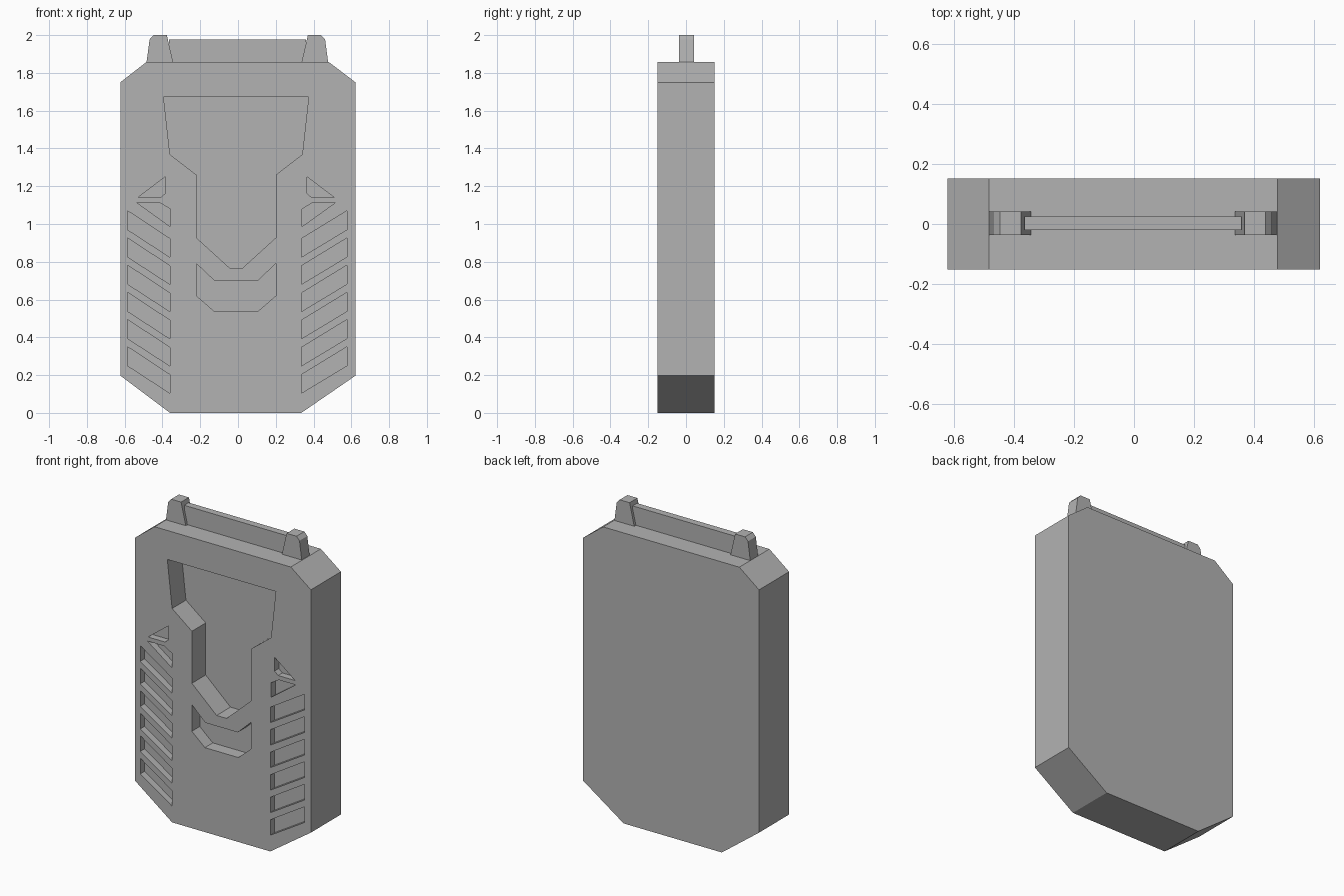
import bpy, bmesh

if "Cube" in bpy.data.objects:
    bpy.data.objects.remove(bpy.data.objects["Cube"])

FRONT, BACK = -0.152, 0.152

grey = bpy.data.materials.new("grey plastic")
grey.use_nodes = True
colour = (0.45, 0.45, 0.45, 1)
grey.diffuse_color = colour
grey.node_tree.nodes["Principled BSDF"].inputs["Base Color"].default_value = colour


def prism(name, outlines, y0, y1):
    """Extrude one or more x-z outlines from y0 to y1."""
    bm = bmesh.new()
    for outline in outlines:
        near = [bm.verts.new((x, y0, z)) for x, z in outline]
        far = [bm.verts.new((x, y1, z)) for x, z in outline]
        bm.faces.new(near)
        bm.faces.new(far[::-1])
        n = len(outline)
        for i in range(n):
            j = (i + 1) % n
            bm.faces.new((near[j], near[i], far[i], far[j]))
    bmesh.ops.recalc_face_normals(bm, faces=bm.faces)
    mesh = bpy.data.meshes.new(name)
    bm.to_mesh(mesh)
    bm.free()
    mesh.materials.append(grey)
    obj = bpy.data.objects.new(name, mesh)
    bpy.context.collection.objects.link(obj)
    return obj


def mirrored(outline, total=-0.02):
    """Flip an outline so that each x and its twin add up to total."""
    return [(total - x, z) for x, z in outline]


def symmetric(half, total=-0.02):
    """Close a left half outline with its mirror image."""
    return half + mirrored(half, total)[::-1]


def cut(target, name, outlines, depth):
    """Sink outlines into the front face of the target."""
    cutter = prism(name, outlines, FRONT - 0.1, FRONT + depth)
    cutter.hide_render = True
    mod = target.modifiers.new(name, "BOOLEAN")
    mod.operation = "DIFFERENCE"
    mod.solver = "EXACT"
    mod.object = cutter
    bpy.context.view_layer.objects.active = target
    bpy.ops.object.modifier_apply(modifier=mod.name)
    bpy.data.objects.remove(cutter)


# Flat case with chamfered corners
body = prism("body", [[(-0.36, 0), (-0.623, 0.197), (-0.623, 1.75), (-0.484, 1.858),
                       (0.48, 1.858), (0.622, 1.75), (0.622, 0.197), (0.335, 0)]],
             FRONT, BACK)

# Deep central recess
cut(body, "centre_recess", [symmetric([
    (-0.394, 1.673), (-0.36, 1.368), (-0.22, 1.26), (-0.22, 0.927), (-0.045, 0.768)])], 0.14)

# Chevron recess below it
cut(body, "chevron_recess", [symmetric([
    (-0.125, 0.7), (-0.22, 0.79), (-0.22, 0.62), (-0.128, 0.54)])], 0.08)

# Shallow slanted vents and the pointed slots above them
pointed = [(-0.385, 1.25), (-0.385, 1.162), (-0.41, 1.14), (-0.53, 1.14)]
bent = [(-0.535, 1.113), (-0.415, 1.113), (-0.36, 1.08), (-0.36, 0.987)]
slots = [pointed, bent, mirrored(pointed), mirrored(bent)]
for outer, inner in ((-0.585, -0.36), (0.577, 0.335)):
    for i in range(6):
        z = 1.07 - 0.144 * i
        slots.append([(outer, z), (outer, z - 0.1),
                      (inner, z - 0.246), (inner, z - 0.148)])
cut(body, "vent_slots", slots, 0.043)

# Two clips on top holding a thin bar
clip = [(-0.485, 1.85), (-0.468, 1.977), (-0.447, 2.0), (-0.377, 2.0), (-0.342, 1.85)]
prism("right_clip", [clip], -0.037, 0.042)
prism("left_clip", [mirrored(clip, -0.007)], -0.037, 0.042)
prism("top_bar", [[(-0.366, 1.85), (-0.366, 1.976), (0.36, 1.976), (0.36, 1.85)]],
      -0.02, 0.025)
